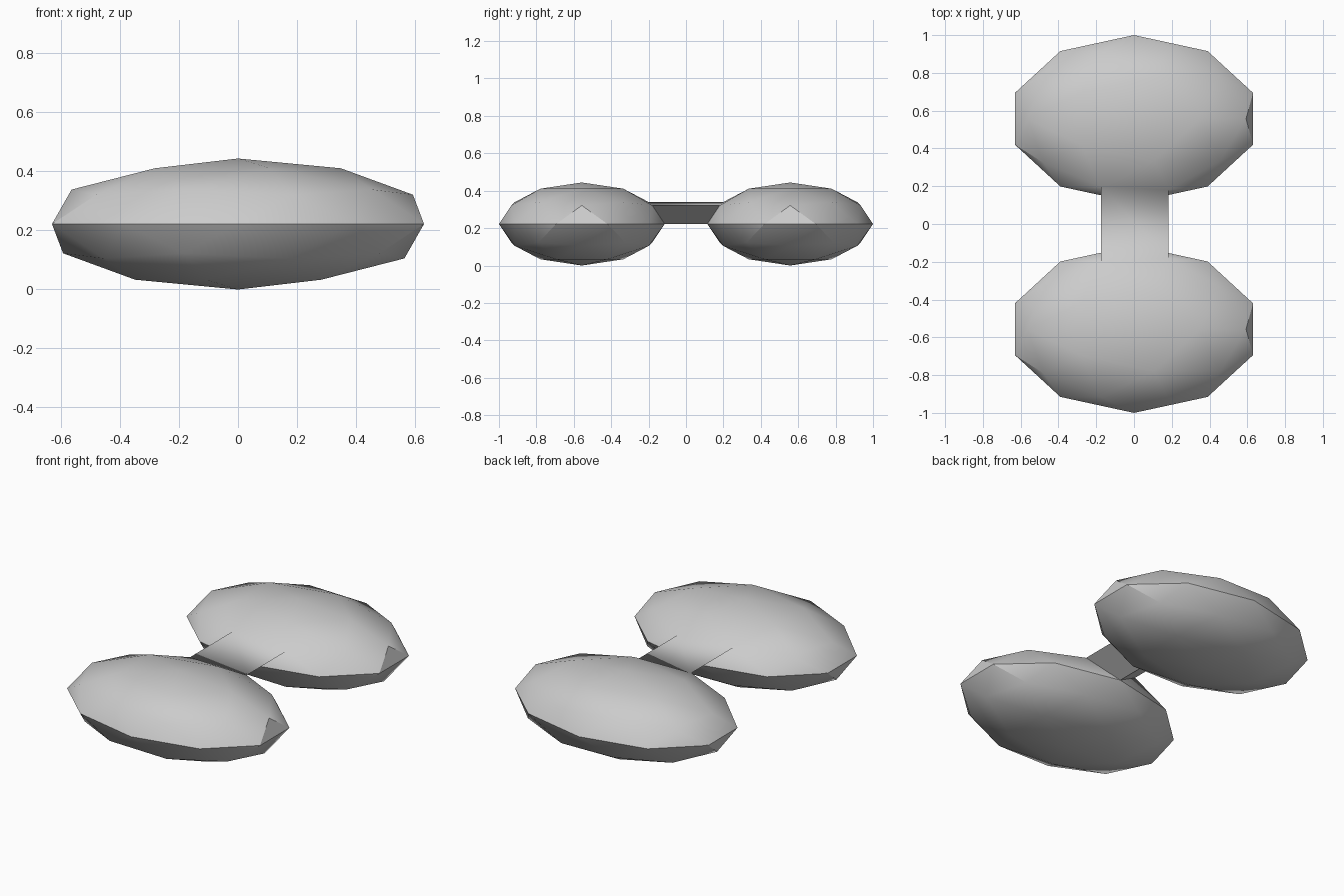
import bpy
import bmesh
from mathutils import Matrix, Vector

cube = bpy.data.objects.get("Cube")
if cube:
    bpy.data.objects.remove(cube, do_unlink=True)

RADII = Vector((0.663, 0.443, 0.222))
OFFSET = 1 - RADII.y

grey = bpy.data.materials.new("light_grey")
grey.use_nodes = True
colour = (0.6, 0.6, 0.6, 1)
grey.diffuse_color = colour
grey.node_tree.nodes["Principled BSDF"].inputs["Base Color"].default_value = colour

bm = bmesh.new()

# Two flattened faceted lobes, front and back
for side in (-1, 1):
    place = Matrix.Translation((0, side * OFFSET, RADII.z)) @ Matrix.Diagonal((*RADII, 1))
    bmesh.ops.create_icosphere(bm, subdivisions=2, radius=1, matrix=place)


def inner_face(side):
    """Upper middle triangle of a lobe that looks at the other lobe."""
    target = Vector((0, side * 0.16, 0.29))
    return min(bm.faces, key=lambda f: (f.calc_center_median() - target).length)


# Three-sided bridge joining the two inner triangles
inner = [inner_face(side) for side in (-1, 1)]
front_rim, back_rim = [sorted(f.verts, key=lambda v: v.co.x) for f in inner]
for i in range(3):
    j = (i + 1) % 3
    bm.faces.new((front_rim[i], front_rim[j], back_rim[j], back_rim[i]))
for face in inner:
    bm.faces.remove(face)

bmesh.ops.recalc_face_normals(bm, faces=bm.faces)
mesh = bpy.data.meshes.new("bridged_lobes")
bm.to_mesh(mesh)
bm.free()
mesh.materials.append(grey)

body = bpy.data.objects.new("bridged_lobes", mesh)
bpy.context.collection.objects.link(body)
bpy.ops.object.select_all(action="DESELECT")
body.select_set(True)
bpy.context.view_layer.objects.active = body
bpy.ops.object.shade_smooth_by_angle(angle=0.5236)
